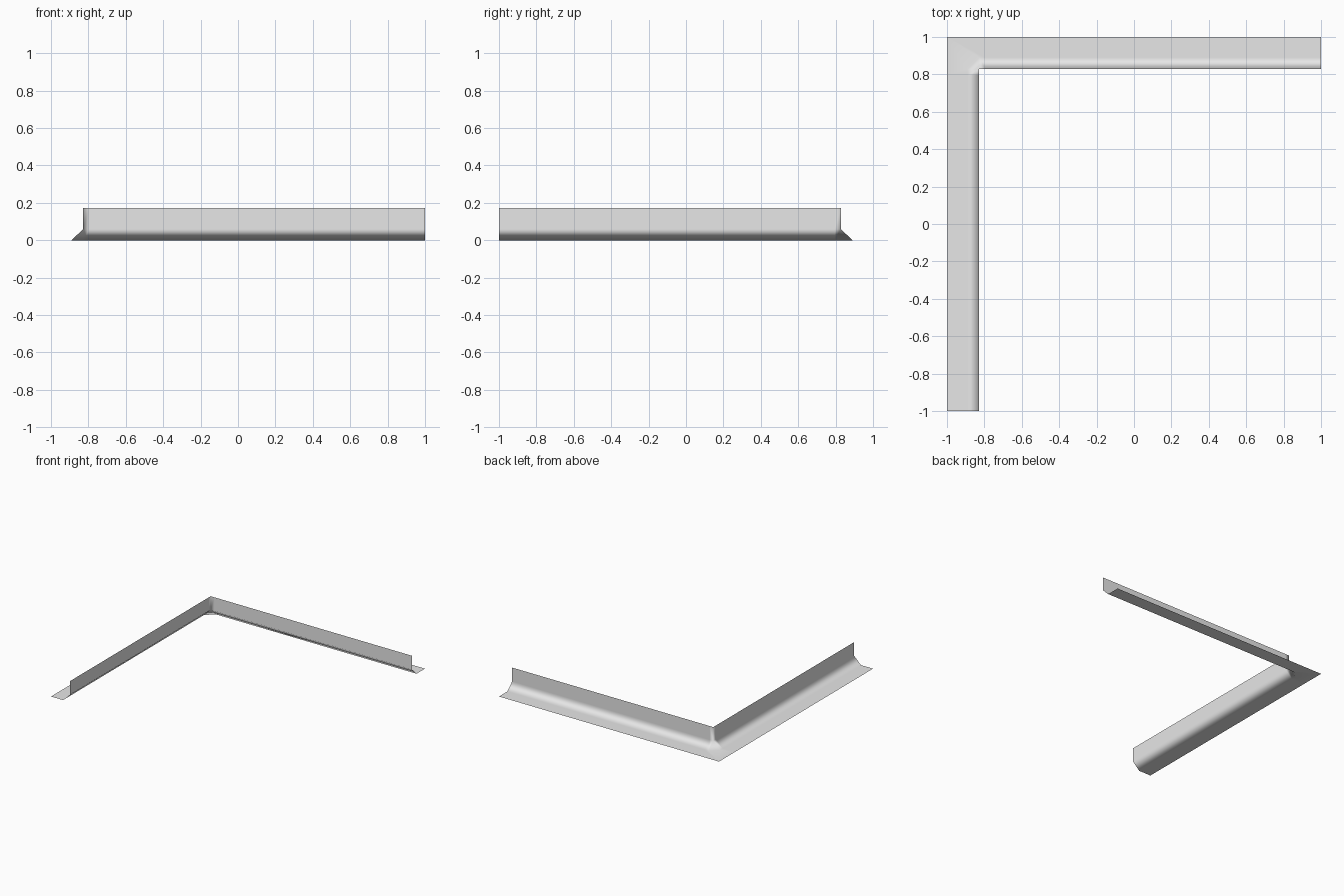
import bpy
import bmesh

cube = bpy.data.objects.get("Cube")
if cube:
    bpy.data.objects.remove(cube, do_unlink=True)

EDGE, LIP, WALL = 1.0, 0.89, 0.828     # distances of outer edge, bend and wall
BEND, TOP = 0.06, 0.172                # heights of bend and wall top
LOOP = 0.795                           # support loop beside the corner

grey = bpy.data.materials.new("light_grey")
grey.use_nodes = True
colour = (0.8, 0.8, 0.8, 1)
grey.diffuse_color = colour
grey.node_tree.nodes["Principled BSDF"].inputs["Base Color"].default_value = colour


def section(edge_y, lip_y, wall_y):
    """Cross-section of the left-hand leg: flange, flare, upright wall."""
    return [(-EDGE, edge_y, 0), (-LIP, lip_y, 0),
            (-WALL, wall_y, BEND), (-WALL, wall_y, TOP)]


# Side leg sections, then their reflection across the corner for the back leg
side = [section(-1, -1, -1), section(LOOP, LOOP, LOOP), section(EDGE, WALL, WALL)]
back = [[(-y, -x, z) for x, y, z in s] for s in reversed(side)]
stations = side + back

bm = bmesh.new()
verts = {}


def vert(p):
    if p not in verts:
        verts[p] = bm.verts.new(p)
    return verts[p]


# Skin neighbouring sections; the corner collapses to triangles
for a, b in zip(stations, stations[1:]):
    for i in range(len(a) - 1):
        loop = list(dict.fromkeys(vert(p) for p in (a[i], a[i + 1], b[i + 1], b[i])))
        if len(loop) > 2:
            bm.faces.new(loop).smooth = True

mesh = bpy.data.meshes.new("corner_trim")
bm.to_mesh(mesh)
bm.free()
mesh.materials.append(grey)
trim = bpy.data.objects.new("corner_trim", mesh)
bpy.context.collection.objects.link(trim)

# Keep the broad faces flat and blend only across the narrow bends
weighted = trim.modifiers.new("weighted_normals", "WEIGHTED_NORMAL")
weighted.weight = 100
